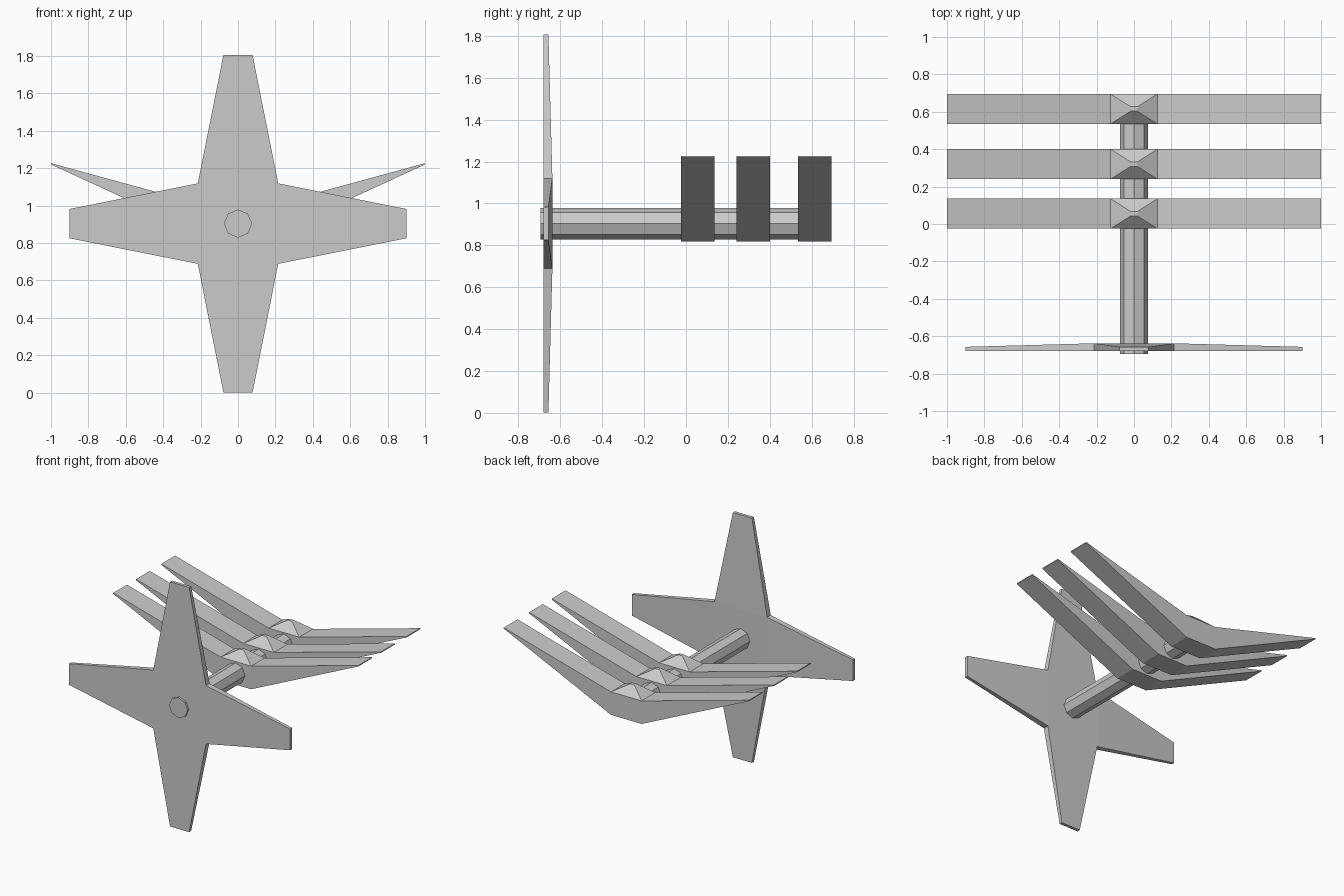
import bpy
import bmesh
import math

cube = bpy.data.objects.get("Cube")
if cube:
    bpy.data.objects.remove(cube, do_unlink=True)

AXIS_Z = 0.904

grey = bpy.data.materials.new("light_grey")
grey.use_nodes = True
colour = (0.6, 0.6, 0.6, 1)
grey.diffuse_color = colour
grey.node_tree.nodes["Principled BSDF"].inputs["Base Color"].default_value = colour


def finish(name, bm):
    """Turn a bmesh into a flat-shaded object."""
    bmesh.ops.remove_doubles(bm, verts=bm.verts, dist=0.0005)
    bmesh.ops.recalc_face_normals(bm, faces=bm.faces)
    mesh = bpy.data.meshes.new(name)
    bm.to_mesh(mesh)
    bm.free()
    mesh.materials.append(grey)
    obj = bpy.data.objects.new(name, mesh)
    bpy.context.collection.objects.link(obj)
    return obj


def face(bm, points):
    return bm.faces.new([bm.verts.new(p) for p in points])


# Four-armed star plate: flat front, back thins towards the arm tips
def star_plate():
    bm = bmesh.new()
    front, back_hub, back_tip = -0.68, -0.638, -0.657
    inner, tip, reach = 0.215, 0.078, 0.902
    for i in range(4):
        a = i * math.pi / 2

        def at(u, v, y):
            return (u * math.cos(a) - v * math.sin(a), y,
                    AXIS_Z + u * math.sin(a) + v * math.cos(a))

        f = [at(-inner, inner, front), at(-tip, reach, front),
             at(tip, reach, front), at(inner, inner, front)]
        b = [at(-inner, inner, back_hub), at(-tip, reach, back_tip),
             at(tip, reach, back_tip), at(inner, inner, back_hub)]
        face(bm, f)
        face(bm, b)
        for j in range(3):
            face(bm, [f[j], f[j + 1], b[j + 1], b[j]])
    for y in (front, back_hub):
        face(bm, [(sx * inner, y, AXIS_Z + sz * inner)
                  for sx, sz in ((-1, -1), (1, -1), (1, 1), (-1, 1))])
    finish("star_plate", bm)


# Swept-up pair of blades joined by a hub with a pyramid cap
def blade_pair(name, y):
    bm = bmesh.new()
    half, hub, low, high = 0.08, 0.125, 0.818, 0.988
    right = [(hub, low), (1, 1.22), (1, 1.227), (hub, high)]
    profile = right + [(-x, z) for x, z in reversed(right)]
    near = [(x, y - half, z) for x, z in profile]
    far = [(x, y + half, z) for x, z in profile]
    face(bm, near)
    face(bm, far)
    for i in range(len(profile)):
        j = (i + 1) % len(profile)
        if i != 3:  # the hub top is closed by the cap
            face(bm, [near[i], near[j], far[j], far[i]])
    corners = ((-1, -1), (1, -1), (1, 1), (-1, 1))
    base = [(sx * hub, y + sy * half, high) for sx, sy in corners]
    peak = [(sx * 0.018, y + sy * 0.012, 1.05) for sx, sy in corners]
    face(bm, peak)
    for i in range(4):
        j = (i + 1) % 4
        face(bm, [base[i], base[j], peak[j], peak[i]])
    finish(name, bm)


star_plate()
for label, y in (("front", 0.055), ("middle", 0.32), ("rear", 0.615)):
    blade_pair(label + "_blade_pair", y)

# Octagonal shaft through the plate and hubs
start, end = -0.695, 0.62
bpy.ops.mesh.primitive_cylinder_add(
    vertices=8, radius=0.075, depth=end - start,
    location=(0, (start + end) / 2, AXIS_Z), rotation=(math.pi / 2, 0, 0))
shaft = bpy.context.object
shaft.name = "shaft"
shaft.data.materials.append(grey)
